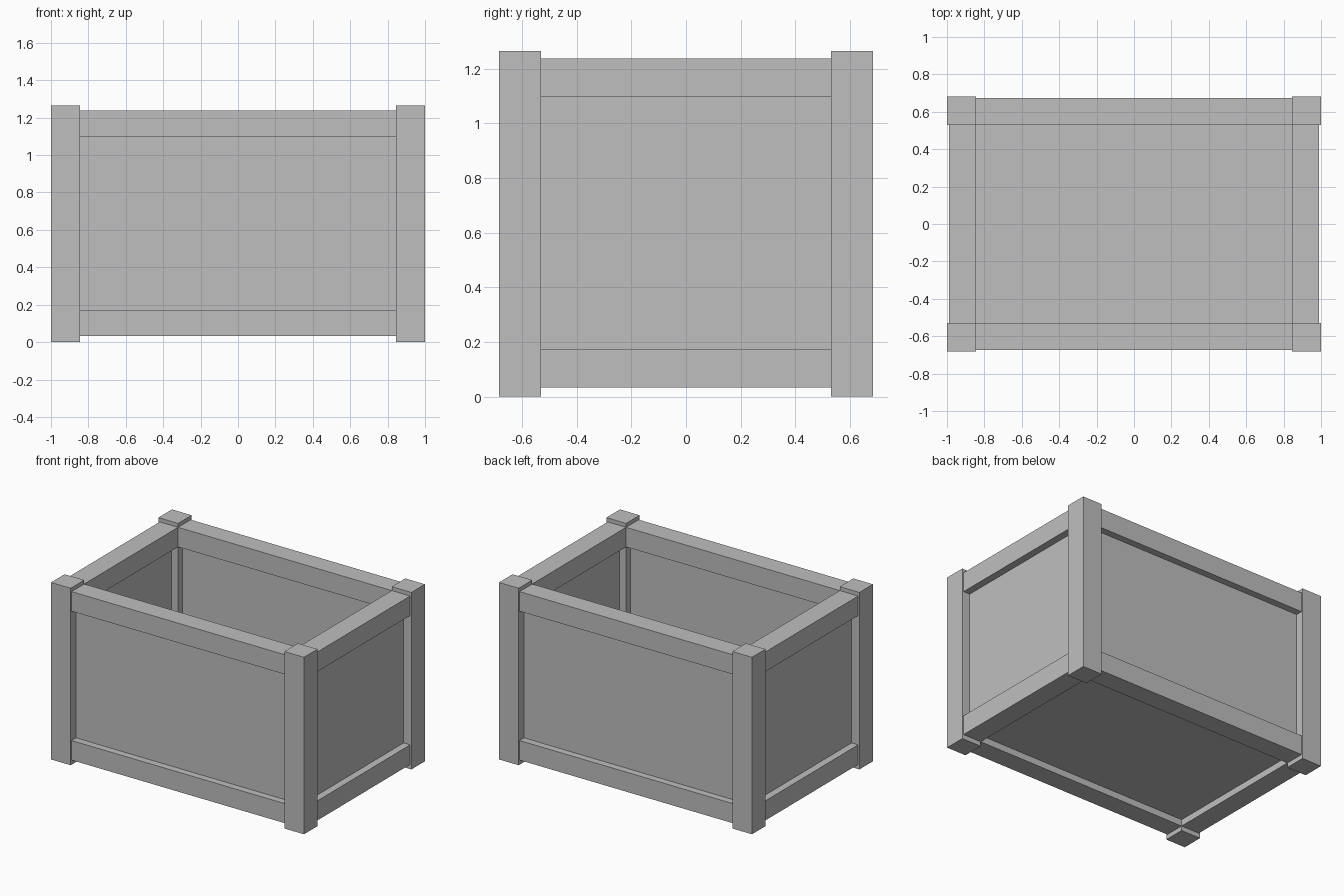
import bpy

cube = bpy.data.objects.get("Cube")
if cube:
    bpy.data.objects.remove(cube, do_unlink=True)

grey = bpy.data.materials.new("plain grey")
grey.use_nodes = True
grey.diffuse_color = (0.52, 0.52, 0.52, 1)
grey.node_tree.nodes["Principled BSDF"].inputs["Base Color"].default_value = grey.diffuse_color


def box(name, x, y, z):
    """Box spanning the (low, high) range given on each axis."""
    spans = (x, y, z)
    bpy.ops.mesh.primitive_cube_add(size=1, location=[(a + b) / 2 for a, b in spans])
    ob = bpy.context.object
    ob.name = name
    ob.scale = [b - a for a, b in spans]
    bpy.ops.object.transform_apply(location=False, rotation=False, scale=True)
    ob.data.materials.append(grey)


def side(span, sign):
    """Mirror a range to the other side of the centre."""
    return tuple(sorted(sign * v for v in span))


# Shared ranges, measured outward from the centre
POST_X, POST_Y, POST_Z = (0.845, 1.0), (0.53, 0.683), (0, 1.265)
RAIL_X, RAIL_Y = (0.845, 0.99), (0.53, 0.673)
PANEL_X, PANEL_Y = (0.895, 0.938), (0.58, 0.623)
RAILS_Z = {"lower": (0.033, 0.173), "upper": (1.097, 1.237)}
PANEL_Z = (RAILS_Z["lower"][1], RAILS_Z["upper"][0])
INNER_X = (-POST_X[0], POST_X[0])
INNER_Y = (-POST_Y[0], POST_Y[0])

# Corner posts
for sy, end in ((-1, "front"), (1, "back")):
    for sx, hand in ((-1, "right"), (1, "left")):
        box(f"{end}_{hand}_post", side(POST_X, sx), side(POST_Y, sy), POST_Z)

# Rails and recessed panels on the long walls
for s, name in ((-1, "front"), (1, "back")):
    for level, z in RAILS_Z.items():
        box(f"{name}_{level}_rail", INNER_X, side(RAIL_Y, s), z)
    box(f"{name}_panel", INNER_X, side(PANEL_Y, s), PANEL_Z)

# Rails and recessed panels on the short walls
for s, name in ((-1, "right"), (1, "left")):
    for level, z in RAILS_Z.items():
        box(f"{name}_{level}_rail", side(RAIL_X, s), INNER_Y, z)
    box(f"{name}_panel", side(PANEL_X, s), INNER_Y, PANEL_Z)

# Floor, set between the lower rails
box("floor_panel", INNER_X, INNER_Y, (0.08, 0.123))
